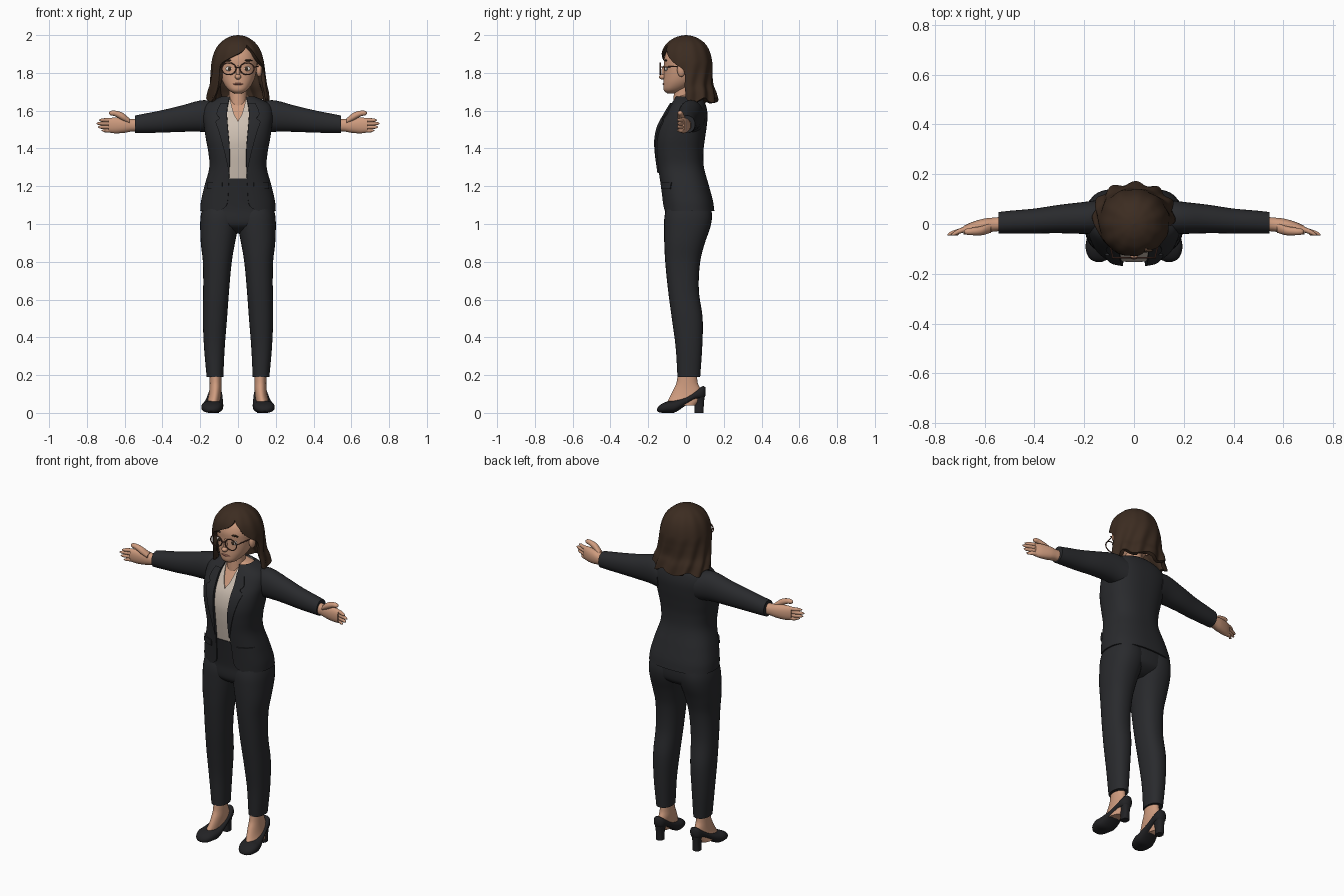
import bpy, bmesh
from math import sin, cos, asin, pi, radians, copysign

if "Cube" in bpy.data.objects:
    bpy.data.objects.remove(bpy.data.objects["Cube"], do_unlink=True)


def material(name, *rgb):
    m = bpy.data.materials.new(name)
    m.use_nodes = True
    m.diffuse_color = (*rgb, 1)
    bsdf = m.node_tree.nodes["Principled BSDF"]
    bsdf.inputs["Base Color"].default_value = (*rgb, 1)
    bsdf.inputs["Roughness"].default_value = 0.7
    return m


SKIN = material("warm skin", 0.62, 0.33, 0.21)
LIPS = material("muted lips", 0.42, 0.16, 0.12)
SUIT = material("charcoal suit", 0.022, 0.023, 0.026)
SHOE = material("black leather", 0.016, 0.016, 0.018)
HAIR = material("dark brown hair", 0.045, 0.025, 0.015)
SILK = material("cream blouse", 0.62, 0.53, 0.45)
RIMS = material("brown glasses", 0.12, 0.05, 0.035)
WHITE = material("eye white", 0.75, 0.7, 0.65)
IRIS = material("dark iris", 0.04, 0.025, 0.015)


def track(rows, k):
    """Smooth interpolation through rows that start with an ascending key."""
    k = min(max(k, rows[0][0]), rows[-1][0])
    i = next(j for j in range(len(rows) - 1) if k <= rows[j + 1][0])

    def slope(j, c):
        a, b = rows[max(j - 1, 0)], rows[min(j + 1, len(rows) - 1)]
        return (b[c] - a[c]) / (b[0] - a[0])
    p, q = rows[i], rows[i + 1]
    h = q[0] - p[0]
    t = (k - p[0]) / h
    s = t * t * (3 - 2 * t)
    return [p[c] * (1 - s) + q[c] * s
            + h * t * (1 - t) * ((1 - t) * slope(i, c) - t * slope(i + 1, c))
            for c in range(1, len(p))]


def section(row, t, n=2, o=0):
    """Point on a rounded section; t = 0 is the low side of the second axis."""
    a0, a1, b0, b1 = row
    bend = lambda v: copysign(abs(v) ** (2 / n), v)
    return ((a0 + a1) / 2 + ((a1 - a0) / 2 + o) * bend(sin(t)),
            (b0 + b1) / 2 - ((b1 - b0) / 2 + o) * bend(cos(t)))


def finish(ob, mat):
    ob.data.materials.append(mat)
    bpy.ops.object.select_all(action="DESELECT")
    ob.select_set(True)
    bpy.context.view_layer.objects.active = ob
    for mod in list(ob.modifiers):
        bpy.ops.object.modifier_apply(modifier=mod.name)
    bpy.ops.object.shade_smooth_by_angle(angle=radians(50))
    return ob


def surface(name, fn, nu, nv, mat, closed=False, thick=0):
    """Grid surface fn(u, v); closed ones wrap round and get end caps."""
    bm = bmesh.new()
    cols = nu if closed else nu + 1
    g = [[bm.verts.new(fn(i / nu, j / nv)) for i in range(cols)] for j in range(nv + 1)]
    for j in range(nv):
        for i in range(nu):
            k = (i + 1) % cols
            bm.faces.new((g[j][i], g[j][k], g[j + 1][k], g[j + 1][i]))
    if closed:
        bm.faces.new(g[0])
        bm.faces.new(g[-1])
        bmesh.ops.recalc_face_normals(bm, faces=bm.faces)
    me = bpy.data.meshes.new(name)
    bm.to_mesh(me)
    bm.free()
    ob = bpy.data.objects.new(name, me)
    bpy.context.collection.objects.link(ob)
    if thick:
        ob.modifiers.new("thickness", "SOLIDIFY").thickness = thick
    return finish(ob, mat)


def loft(name, rows, axis, mat, n=2, s=1, o=0, nu=28, nv=28):
    """Solid through sections along an axis; s = -1 mirrors it in x."""
    def fn(u, v):
        k = rows[0][0] + (rows[-1][0] - rows[0][0]) * v
        a, b = section(track(rows, k), u * 2 * pi, n, o)
        x, y, z = {"x": (k, a, b), "y": (a, k, b), "z": (a, b, k)}[axis]
        return s * x, y, z
    return surface(name, fn, nu, nv, mat, closed=True)


def ball(name, loc, size, mat):
    bpy.ops.mesh.primitive_uv_sphere_add(segments=20, ring_count=12, radius=1, location=loc)
    ob = bpy.context.object
    ob.name, ob.scale = name, size
    return finish(ob, mat)


def even(rows):
    return [(z, -r, r, a, b) for z, r, a, b in rows]


# Torso surface shared by the jacket, blouse, lapels and chest
TORSO = even([(1.07, .2, -.12, .15), (1.12, .196, -.125, .143), (1.2, .178, -.135, .122),
              (1.3, .152, -.15, .095), (1.38, .157, -.16, .092), (1.45, .17, -.162, .1),
              (1.52, .18, -.147, .11), (1.58, .186, -.115, .114), (1.63, .172, -.085, .105),
              (1.66, .125, -.065, .09), (1.685, .06, -.055, .065)])
CUT = 2.5


def cloth(name, z0, z1, inner, outer, o, mat, thick, nu=64, nv=50, s=1):
    """Sheet on the torso between two x limits; outer None wraps to the other side."""
    def angle(row, x):
        return asin(min(1, max(0, x) / (row[1] + o)) ** (CUT / 2))

    def fn(u, v):
        z = z0 + (z1 - z0) * v
        row = track(TORSO, z)
        a = angle(row, inner(z))
        b = angle(row, outer(z)) if outer else 2 * pi - a
        x, y = section(row, a + (b - a) * u, CUT, o)
        return s * x, y, z
    return surface(name, fn, nu, nv, mat, thick=thick * s)


OPENING = [(1.07, .105), (1.085, .072), (1.11, .057), (1.2, .05), (1.3, .045),
           (1.4, .045), (1.5, .053), (1.6, .058), (1.675, .045)]
LAPEL = [(1.27, .002), (1.4, .032), (1.5, .052), (1.545, .062), (1.56, .04),
         (1.58, .055), (1.64, .04)]
NECKLINE = [(1.2, 0), (1.54, 0), (1.58, .02), (1.66, .042)]
opening = lambda z: track(OPENING, z)[0]
cloth("jacket", 1.07, 1.675, opening, None, 0, SUIT, .008)
cloth("blouse", 1.2, 1.665, lambda z: track(NECKLINE, z)[0], None, -.01, SILK, .005)
loft("chest", [r for r in TORSO if r[0] > 1.4], "z", SKIN, CUT, o=-.019)
loft("neck", even([(1.58, .058, -.07, .06), (1.66, .048, -.066, .04),
                   (1.76, .047, -.06, .045)]), "z", SKIN)

# Trousers: waist and hips, then one leg each side
loft("trouser_hips", even([(.95, .05, -.04, .06), (.97, .12, -.08, .1), (1, .19, -.108, .128),
                           (1.08, .19, -.113, .135), (1.15, .18, -.122, .125),
                           (1.24, .158, -.135, .1)]), "z", SUIT, CUT)
LEG = [(.19, .078, .166, -.045, .075), (.35, .07, .18, -.055, .086),
       (.5, .058, .186, -.075, .088), (.65, .047, .184, -.095, .068),
       (.8, .033, .186, -.11, .075), (.9, .016, .197, -.115, .1),
       (.98, 0, .2, -.116, .128), (1.04, -.01, .198, -.114, .138), (1.1, 0, .185, -.1, .13)]
FOOT = [(.04, .1, .17, -.11, .05), (.08, .092, .158, -.088, .08), (.12, .088, .152, -.068, .078),
        (.16, .088, .15, -.05, .062), (.25, .088, .15, -.04, .055)]
SHOE_ROWS = [(-.153, .13, .152, .01, .022), (-.14, .103, .178, .002, .04),
             (-.1, .084, .194, 0, .06), (-.06, .078, .19, .002, .066),
             (0, .08, .172, .04, .085), (.05, .083, .16, .07, .115),
             (.09, .09, .15, .075, .143), (.103, .105, .135, .09, .135)]
HEEL = [(0, .1, .142, .045, .092), (.05, .1, .142, .043, .095), (.1, .09, .15, .03, .1)]

# Sleeve and hand, running outward along x
ARM = [(.12, -.04, .1, 1.48, 1.648), (.19, -.04, .09, 1.488, 1.655), (.3, -.037, .077, 1.488, 1.627),
       (.4, -.038, .062, 1.484, 1.603), (.5, -.038, .053, 1.482, 1.583),
       (.545, -.038, .048, 1.482, 1.574)]
PALM = [(.52, -.028, .03, 1.49, 1.558), (.56, -.03, .026, 1.49, 1.555),
        (.6, -.036, .022, 1.483, 1.562), (.65, -.04, .008, 1.48, 1.564),
        (.685, -.042, -.008, 1.485, 1.56)]
THUMB = [(.575, -.035, .005, 1.53, 1.56), (.61, -.045, -.008, 1.548, 1.588),
         (.65, -.045, -.015, 1.57, 1.6), (.675, -.042, -.02, 1.576, 1.598),
         (.683, -.034, -.028, 1.584, 1.59)]
FINGERS = [("index", 1.55, .735), ("middle", 1.532, .75), ("ring", 1.513, .742), ("little", 1.495, .722)]

for side, s in (("left", 1), ("right", -1)):
    loft(side + "_trouser_leg", LEG, "z", SUIT, 2.3, s, nv=44)
    loft(side + "_foot", FOOT, "z", SKIN, 2, s)
    loft(side + "_shoe", SHOE_ROWS, "y", SHOE, 2.4, s)
    loft(side + "_shoe_heel", HEEL, "z", SHOE, 2.6, s, nv=8)
    loft(side + "_sleeve", ARM, "x", SUIT, 2.1, s)
    loft(side + "_palm", PALM, "x", SKIN, 2.2, s)
    loft(side + "_thumb", THUMB, "x", SKIN, 2, s, nu=16)
    for finger, z, tip in FINGERS:
        span = [(.66, -.016, .011), (.7, -.028, .0105), (tip - .012, -.039, .008), (tip, -.043, .002)]
        rows = [(x, y - r, y + r, z - r, z + r) for x, y, r in span]
        loft(f"{side}_{finger}_finger", rows, "x", SKIN, 2, s, nu=12, nv=14)
    cloth(side + "_lapel", 1.27, 1.64, opening, lambda z: opening(z) + track(LAPEL, z)[0],
          .008, SUIT, .01, 10, 44, s)
    cloth(side + "_pocket_flap", 1.185, 1.22, lambda z: .085, lambda z: .165, .006, SUIT, .008, 12, 4, s)

# Head and face
loft("head", even([(1.692, .02, -.1, -.05), (1.705, .045, -.117, -.02), (1.74, .074, -.12, .04),
                   (1.78, .091, -.118, .08), (1.83, .1, -.116, .1), (1.88, .1, -.115, .1),
                   (1.93, .08, -.09, .085), (1.97, .03, -.03, .03)]), "z", SKIN, 2.2, nu=40)
ball("nose_tip", (0, -.124, 1.779), (.017, .019, .014), SKIN)
ball("nose_bridge", (0, -.115, 1.805), (.011, .015, .034), SKIN)
ball("lips", (0, -.115, 1.741), (.028, .009, .006), LIPS)
for side, s in (("left", 1), ("right", -1)):
    ball(side + "_ear", (s * .112, -.025, 1.815), (.016, .022, .036), SKIN)
    ball(side + "_eye", (s * .046, -.104, 1.822), (.021, .009, .012), WHITE)
    ball(side + "_iris", (s * .045, -.111, 1.822), (.009, .004, .01), IRIS)
    ball(side + "_eyebrow", (s * .05, -.107, 1.866), (.028, .006, .005), HAIR)
    bpy.ops.mesh.primitive_torus_add(major_radius=.037, minor_radius=.0032, major_segments=32,
                                     minor_segments=8, location=(s * .048, -.136, 1.822),
                                     rotation=(pi / 2, 0, 0))
    rim = bpy.context.object
    rim.name, rim.scale = side + "_glasses_rim", (1, .85, 1)
    finish(rim, RIMS)
    loft(side + "_glasses_temple", [(-.137, .081, .087, 1.827, 1.833), (-.02, .109, .115, 1.833, 1.839)],
         "y", RIMS, 2, s, nu=8, nv=4)
loft("glasses_bridge", [(-.013, -.141, -.135, 1.825, 1.831), (.013, -.141, -.135, 1.825, 1.831)],
     "x", RIMS, nu=8, nv=2)

# Hair: a thick shell, parted on its left and open round the face
HAIR_ROWS = even([(1.655, .162, -.085, .165), (1.7, .158, -.098, .155), (1.74, .149, -.112, .142),
                  (1.8, .143, -.124, .14), (1.86, .138, -.131, .138), (1.92, .12, -.124, .122),
                  (1.96, .092, -.098, .096), (1.985, .058, -.062, .06), (1.996, .03, -.03, .03),
                  (2, .001, -.001, .001)])
FACE_GAP = [(1.655, 72, 50), (1.7, 76, 42), (1.78, 84, 42), (1.82, 80, 43), (1.85, 62, 38),
            (1.88, 48, 16), (1.92, 36, -14), (1.95, 26, -26), (2, 25, -25)]


def hair(u, v):
    z = 2 - .345 * (1 - v) ** 1.6
    left, right = (radians(a) for a in track(FACE_GAP, z))
    t = left + (2 * pi - right - left) * u
    low = max(0, (1.86 - z) / .2)
    wave = .0015 + .006 * low
    x, y = section(track(HAIR_ROWS, z), t, 2.1, wave * sin(11 * t + 5 * low) * min(1, (2 - z) * 20))
    return x, y, z + .012 * low ** 3 * sin(7 * t)


surface("hair", hair, 120, 60, HAIR, thick=.02)
